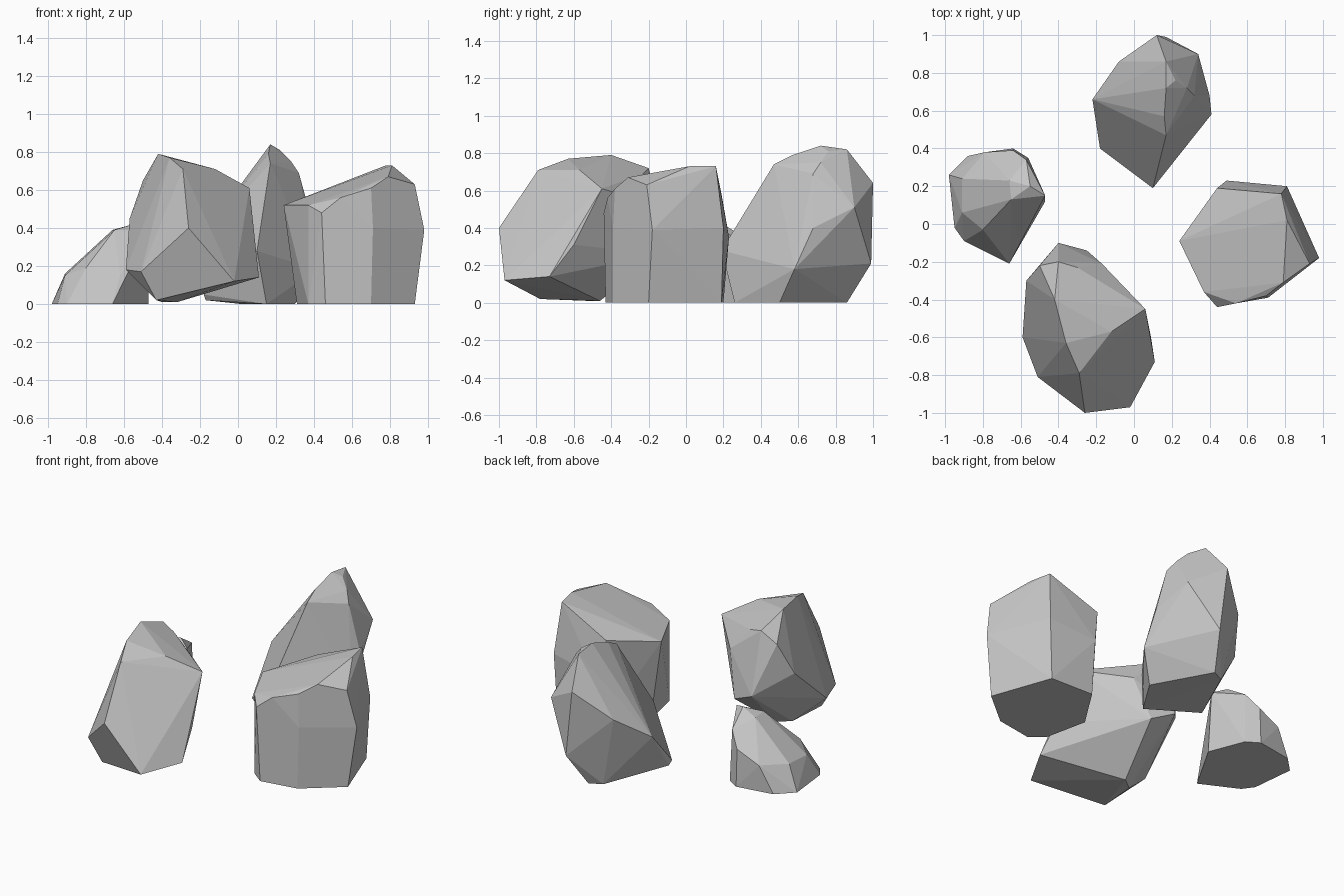
import bpy
import bmesh
import math
from mathutils import Vector

# Remove the default cube only
default_cube = bpy.data.objects.get("Cube")
if default_cube:
    bpy.data.objects.remove(default_cube, do_unlink=True)

# One plain stone colour
stone_grey = bpy.data.materials.new("stone_grey")
stone_grey.use_nodes = True
colour = (0.57, 0.57, 0.57, 1)
stone_grey.diffuse_color = colour
shader = stone_grey.node_tree.nodes["Principled BSDF"]
shader.inputs["Base Color"].default_value = colour
shader.inputs["Roughness"].default_value = 0.9


def make_rock(name, base, waist, crown):
    """Wrap a faceted boulder around its base, waist and crown corners (centimetres)."""
    rock_mesh = bmesh.new()
    for corner in base + waist + crown:
        rock_mesh.verts.new(Vector(corner) / 100)
    hull = bmesh.ops.convex_hull(rock_mesh, input=rock_mesh.verts[:])

    # Discard corners left inside the boulder
    spare = [item for item in hull["geom_interior"] if isinstance(item, bmesh.types.BMVert)]
    bmesh.ops.delete(rock_mesh, geom=spare, context="VERTS")

    # Join nearly coplanar triangles into broad chiselled facets
    bmesh.ops.dissolve_limit(
        rock_mesh,
        angle_limit=math.radians(3),
        verts=rock_mesh.verts[:],
        edges=rock_mesh.edges[:],
    )
    bmesh.ops.recalc_face_normals(rock_mesh, faces=rock_mesh.faces[:])

    mesh = bpy.data.meshes.new(name)
    rock_mesh.to_mesh(mesh)
    rock_mesh.free()
    mesh.materials.append(stone_grey)
    rock = bpy.data.objects.new(name, mesh)
    bpy.context.collection.objects.link(rock)
    return rock


# Blocky boulder with a sloping top
make_rock(
    "left_boulder",
    base=[(31, -8, 0), (37, -36, 0), (46, -43, 0), (70, -39, 0), (93, -20, 0), (79, 19, 0), (49, 20, 0)],
    waist=[(98, -18, 39), (81, 20, 40), (49, 23, 35), (44, -44, 48), (71, -39, 40)],
    crown=[(24, -9, 52), (37, -36, 52), (44, 19, 58), (54, -42, 56), (70, -38, 61),
           (79, -31, 67), (93, -21, 63), (81, 2, 73), (78, 16, 73)],
)

# Tall ridged boulder
make_rock(
    "back_boulder",
    base=[(15, 26, 0), (30, 50, 0), (10, 86, 0), (2, 82, 0), (-17, 42, 2)],
    waist=[(10, 19, 28), (-18, 40, 5), (-22, 66, 31), (-8, 86, 46), (17, 99, 21),
           (41, 58, 18), (40, 68, 40), (34, 90, 51)],
    crown=[(12, 100, 64), (-6, 68, 52), (17, 47, 74), (16, 57, 79), (17, 72, 84),
           (17, 86, 82), (22, 76, 81), (28, 72, 75), (32, 68, 69)],
)

# Large boulder with an undercut base
make_rock(
    "front_boulder",
    base=[(-43, -78, 2), (-32, -46, 1), (-40, -52, 1)],
    waist=[(-51, -81, 17), (-59, -60, 18), (-2, -97, 12), (11, -73, 14), (9, -60, 31),
           (-26, -100, 40), (-40, -10, 33), (-25, -14, 26), (-57, -30, 45)],
    crown=[(6, -45, 61), (-17, -21, 54), (-50, -22, 65), (-40, -20, 72), (-29, -79, 71),
           (-12, -57, 71), (-36, -63, 77), (-42, -40, 79), (-30, -23, 69)],
)

# Small low boulder
make_rock(
    "right_boulder",
    base=[(-66, -21, 0), (-90, -9, 0), (-95, -2, 0), (-98, 26, 0), (-88, 36, 0),
          (-64, 40, 0), (-56, 35, 0), (-47, 12, 0)],
    waist=[(-91, 6, 15), (-91, 24, 16), (-79, 38, 17), (-62, -8, 15), (-80, -3, 19)],
    crown=[(-64, 39, 24), (-57, 34, 33), (-47, 15, 39), (-55, 20, 42), (-65, 13, 39), (-66, 23, 39)],
)
